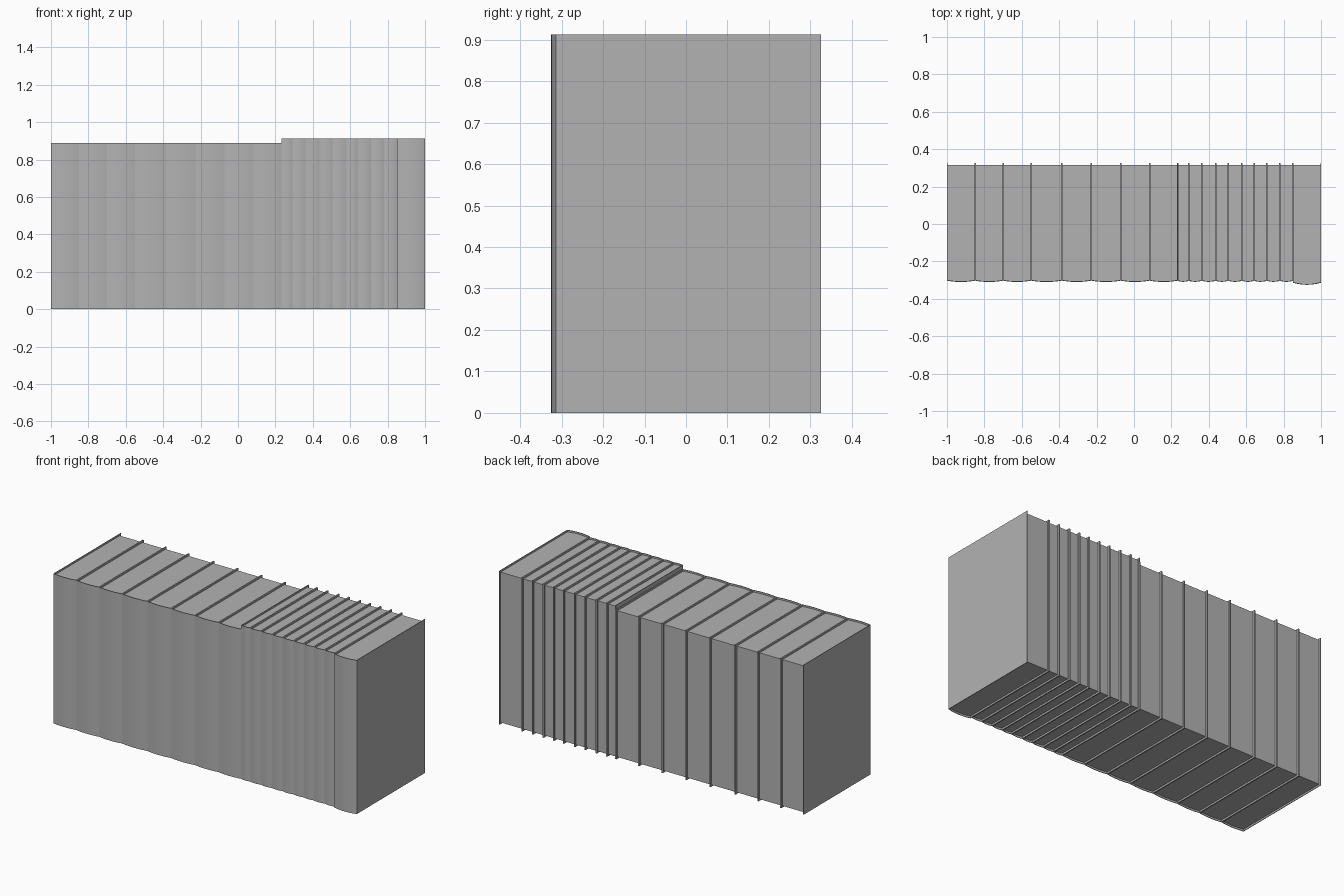
import bpy, bmesh

cube = bpy.data.objects.get("Cube")
if cube:
    bpy.data.objects.remove(cube, do_unlink=True)

grey = bpy.data.materials.new("plain grey")
grey.use_nodes = True
grey.diffuse_color = (0.45, 0.45, 0.45, 1)
grey.node_tree.nodes["Principled BSDF"].inputs["Base Color"].default_value = (0.45, 0.45, 0.45, 1)

BOARD = 0.004   # cover thickness
INSET = 0.01    # page block setback
BACK = 0.325


def extrude_outline(name, points, z0, z1):
    bm = bmesh.new()
    face = bm.faces.new([bm.verts.new((x, y, z0)) for x, y in points])
    top = bmesh.ops.extrude_face_region(bm, geom=[face])
    verts = [g for g in top["geom"] if isinstance(g, bmesh.types.BMVert)]
    bmesh.ops.translate(bm, verts=verts, vec=(0, 0, z1 - z0))
    bmesh.ops.recalc_face_normals(bm, faces=bm.faces)
    mesh = bpy.data.meshes.new(name)
    bm.to_mesh(mesh)
    bm.free()
    mesh.materials.append(grey)
    obj = bpy.data.objects.new(name, mesh)
    bpy.context.collection.objects.link(obj)
    return obj


def arc(x0, x1, y, bulge, steps=12):
    """Shallow rounded line from x0 to x1, bowed towards the front."""
    ts = [i / steps for i in range(steps + 1)]
    return [(x0 + (x1 - x0) * t, y - bulge * 4 * t * (1 - t)) for t in ts]


def book(label, x0, x1, height, front, bulge):
    # Wrapped cover: two boards joined by a rounded spine
    outer = arc(x0, x1, front, bulge)
    inner = arc(x0 + BOARD, x1 - BOARD, front + BOARD, bulge)
    outline = [(x0, BACK)] + outer + [(x1, BACK), (x1 - BOARD, BACK)]
    outline += inner[::-1] + [(x0 + BOARD, BACK)]
    cover = extrude_outline(label + "_cover", outline, 0, height)
    # Page block filling the cover
    pages = inner + [(x1 - BOARD, BACK - INSET), (x0 + BOARD, BACK - INSET)]
    extrude_outline(label + "_pages", pages, INSET, height - INSET)
    bpy.ops.object.select_all(action="DESELECT")
    cover.select_set(True)
    bpy.context.view_layer.objects.active = cover
    bpy.ops.object.shade_smooth_by_angle()


def row(label, edges, height, front, bulge):
    for i, (a, b) in enumerate(zip(edges, edges[1:])):
        book(f"{label}_{i + 1}", a, b, height, front, bulge)


# Wide volumes, narrow volumes and the deep end volume
row("wide_book", [-1, -0.85, -0.7, -0.55, -0.385, -0.228, -0.072, 0.083, 0.233], 0.888, -0.303, 0.007)
row("narrow_book", [0.233, 0.292, 0.362, 0.436, 0.504, 0.577, 0.642, 0.71, 0.78, 0.85], 0.912, -0.304, 0.005)
row("end_book", [0.85, 1.0], 0.912, -0.314, 0.011)
